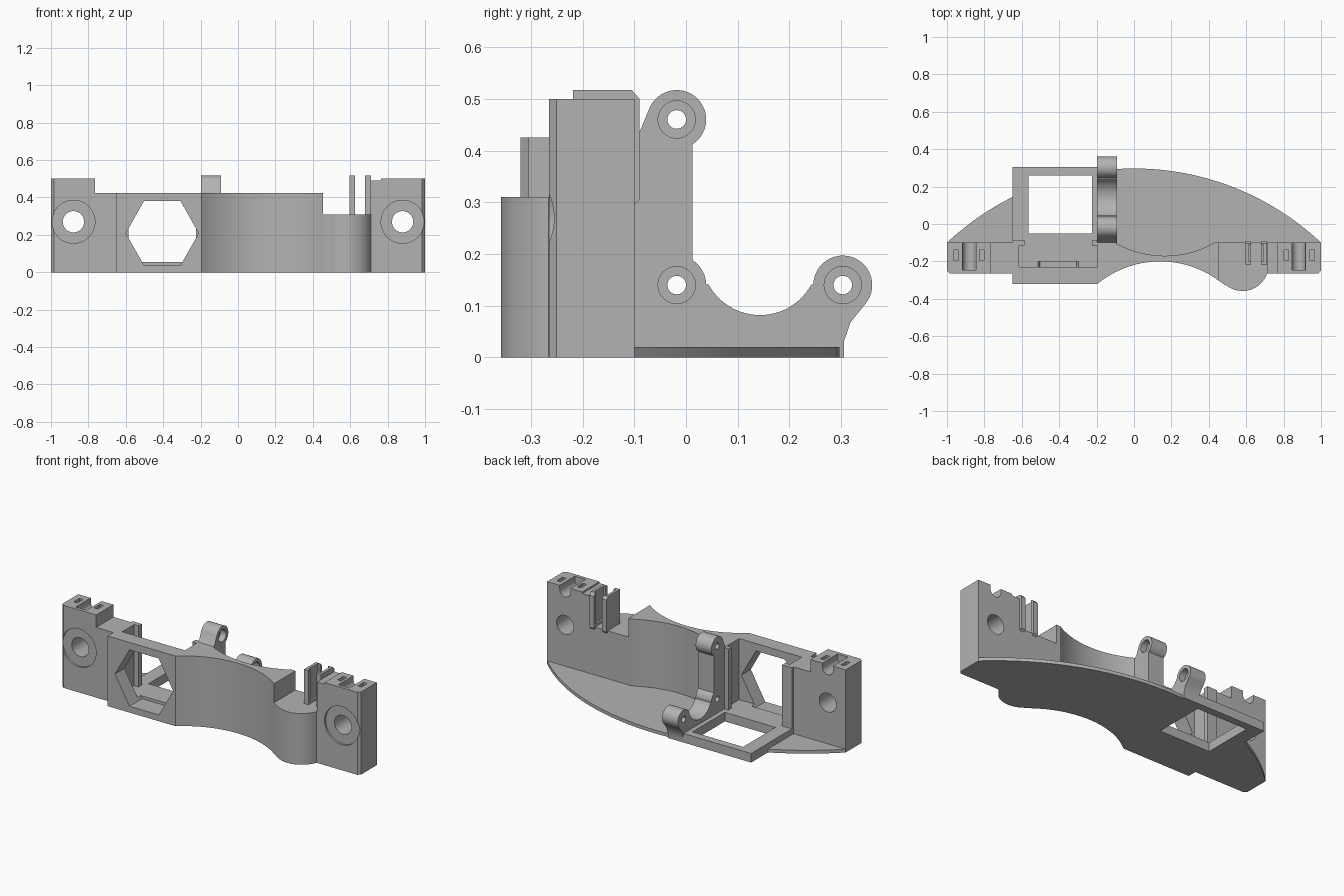
import bpy, bmesh
from math import radians, cos, sin
from mathutils import Matrix

if "Cube" in bpy.data.objects:
    bpy.data.objects.remove(bpy.data.objects["Cube"])

grey = bpy.data.materials.new("plain grey")
grey.use_nodes = True
grey.diffuse_color = (0.45, 0.45, 0.45, 1)
grey.node_tree.nodes["Principled BSDF"].inputs["Base Color"].default_value = (0.45, 0.45, 0.45, 1)


def arc(cx, cy, r, a0, a1, n=24):
    angles = [radians(a0 + (a1 - a0) * i / n) for i in range(n + 1)]
    return [(cx + r * cos(a), cy + r * sin(a)) for a in angles]


def circle(cx, cy, r, n=40):
    return arc(cx, cy, r, 0, 360 * (n - 1) / n, n - 1)


def rect(x0, x1, y0, y1):
    return [(x0, y0), (x1, y0), (x1, y1), (x0, y1)]


def prism(name, pts, lo, hi, axis="z"):
    """Extrude a 2D outline from lo to hi along an axis."""
    place = {"z": lambda p, t: (p[0], p[1], t),
             "y": lambda p, t: (p[0], t, p[1]),
             "x": lambda p, t: (t, p[0], p[1])}[axis]
    bm = bmesh.new()
    a = [bm.verts.new(place(p, lo)) for p in pts]
    b = [bm.verts.new(place(p, hi)) for p in pts]
    bm.faces.new(a)
    bm.faces.new(b)
    for i in range(len(pts)):
        j = (i + 1) % len(pts)
        bm.faces.new((a[i], a[j], b[j], b[i]))
    bmesh.ops.recalc_face_normals(bm, faces=bm.faces)
    mesh = bpy.data.meshes.new(name)
    bm.to_mesh(mesh)
    bm.free()
    mesh.materials.append(grey)
    ob = bpy.data.objects.new(name, mesh)
    bpy.context.collection.objects.link(ob)
    return ob


def cut(ob, *cutters):
    """Subtract the cutters, bake the result and remove them."""
    for c in cutters:
        mod = ob.modifiers.new("cut", "BOOLEAN")
        mod.operation, mod.solver, mod.object = "DIFFERENCE", "EXACT", c
    bpy.context.view_layer.update()
    mesh = bpy.data.meshes.new_from_object(ob.evaluated_get(bpy.context.evaluated_depsgraph_get()))
    ob.modifiers.clear()
    ob.data = mesh
    for c in cutters:
        bpy.data.objects.remove(c)
    return ob


front_arc = arc(0.14, -0.728, 0.528, 129.4, 53.4)
window = rect(-0.565, -0.225, -0.05, 0.26)
parts = []

# Thin crescent floor with the window cut through
plate = prism("base_plate", [(-0.195, -0.1), (-0.195, -0.32)] + front_arc[1:]
              + [(0.455, -0.1)] + arc(0, -1.161, 1.458, 46.7, 133.3, 48), 0, 0.02)
parts.append(cut(plate, prism("cutter", window, -0.1, 0.2)))

# Curved centre wall, concave on both sides
back_arc = arc(0.165, 0.3666, 0.5366, 299.6, 240.4)
parts.append(prism("centre_wall", [(-0.195, -0.32)] + front_arc[1:]
                   + [(0.455, -0.1)] + back_arc + [(-0.195, -0.1)], 0, 0.425))

# Box with hexagonal opening, top slot and open rear
box = prism("hexagon_box", rect(-0.65, -0.195, -0.32, -0.085), 0, 0.425)
hexagon = [(-0.6, 0.208), (-0.503, 0.038), (-0.307, 0.038),
           (-0.21, 0.208), (-0.307, 0.38), (-0.503, 0.38)]
parts.append(cut(box, prism("cutter", hexagon, -0.4, -0.2, "y"),
                 prism("cutter", rect(-0.615, -0.19, -0.23, -0.115), 0.055, 0.6),
                 prism("cutter", rect(-0.585, -0.225, -0.13, 0), 0.055, 0.6)))

# Raised rails around the floor window
frame = prism("window_frame", rect(-0.65, -0.195, -0.1, 0.305), 0, 0.055)
parts.append(cut(frame, prism("cutter", window, -0.1, 0.2)))

# Low rounded housing
parts.append(prism("round_housing", [(0.455, -0.1), (0.455, -0.304), (0.485, -0.325)]
                   + arc(0.58, -0.218, 0.14, 232, 340) + [(0.715, -0.265), (0.715, -0.1)], 0, 0.31))

# Shoulders joining the end blocks
parts.append(prism("right_shoulder", rect(-0.765, -0.65, -0.265, -0.1), 0, 0.425))
parts.append(prism("left_shoulder", rect(0.715, 0.765, -0.265, -0.1), 0, 0.49))

# End blocks with bolt hole, shallow counterbore, cable groove and tie slots
for s, side in ((-1, "right"), (1, "left")):
    outline = [(0.765, -0.265), (0.985, -0.265), (1, -0.25), (1, -0.1), (0.765, -0.1)]
    block = prism(side + "_end_block", [(s * x, y) for x, y in outline], 0, 0.5)
    c = s * 0.88
    groove = arc(c, 0.475, 0.036, 180, 360, 16) + [(c + 0.036, 0.6), (c - 0.036, 0.6)]
    slots = [prism("cutter", rect(s * x - 0.012, s * x + 0.012, -0.195, -0.14), 0.41, 0.6)
             for x in (0.815, 0.952)]
    parts.append(cut(block, prism("cutter", circle(c, 0.27, 0.057), -0.4, 0.1, "y"),
                     prism("cutter", circle(c, 0.27, 0.115, 56), -0.4, -0.253, "y"),
                     prism("cutter", groove, -0.245, 0, "y"), *slots))

# Hinge bracket with three drilled lugs, counterbored on one face
lugs = [(-0.018, 0.46), (-0.018, 0.14), (0.303, 0.14)]
profile = ([(-0.105, 0), (0.305, 0), (0.305, 0.03), (0.318, 0.068)]
           + arc(*lugs[2], 0.057, -42, 178)
           + arc(0.143, 0.195, 0.113, -29, -151)
           + arc(*lugs[1], 0.057, 2, 58, 8)
           + arc(*lugs[0], 0.057, -58, 158)
           + [(-0.09, 0.435), (-0.105, 0.42)])
bracket = prism("hinge_bracket", profile, -0.197, -0.092, "x")
drills = [prism("cutter", circle(*p, 0.018, 24), -0.4, 0.1, "x") for p in lugs]
bores = [prism("cutter", circle(*p, 0.036, 32), -0.13, 0.1, "x") for p in lugs]
parts.append(cut(bracket, *drills, *bores))

# Pair of grooved guide tabs with tapered rear feet
side_shape = [(-0.218, 0.3), (-0.105, 0.29), (-0.09, 0.305), (-0.09, 0.5),
              (-0.105, 0.517), (-0.218, 0.517)]
for x0, g0, side in ((0.595, 0.612, "inner"), (0.68, 0.67, "outer")):
    tab = prism(side + "_guide_tab", side_shape, x0, x0 + 0.03, "x")
    parts.append(cut(tab, prism("cutter", rect(g0, g0 + 0.023, -0.2, -0.11), 0.325, 0.6)))

# Smooth curved walls, keep corners crisp
for ob in parts:
    bpy.ops.object.select_all(action="DESELECT")
    ob.select_set(True)
    bpy.context.view_layer.objects.active = ob
    bpy.ops.object.shade_smooth_by_angle(angle=radians(25))
